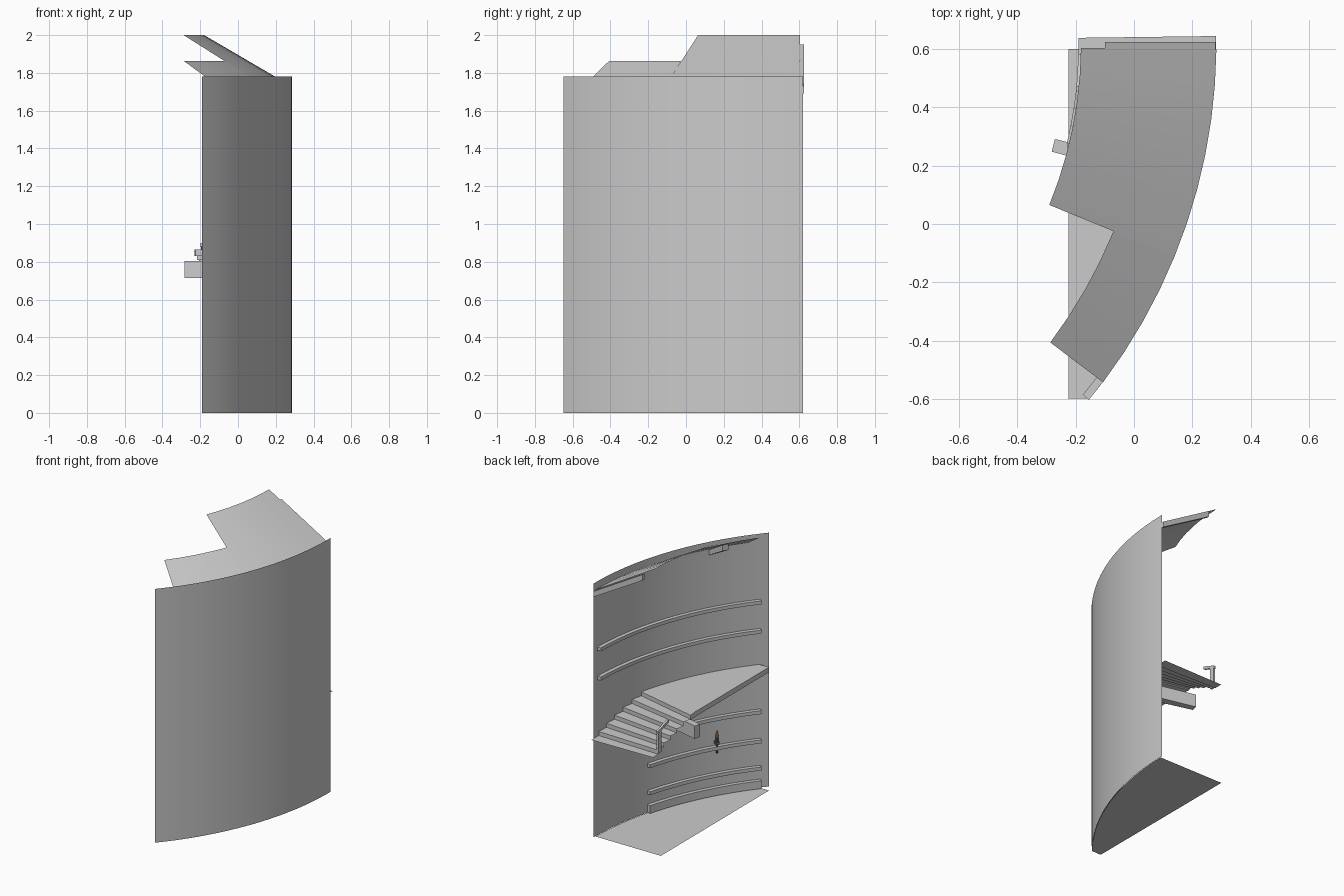
import bpy, bmesh, math

if "Cube" in bpy.data.objects:
    bpy.data.objects.remove(bpy.data.objects["Cube"])

CX, CY, R = -1.65, 0.62, 1.935   # axis and radius of the curved wall


def pt(r, deg, z=0.0):
    a = math.radians(deg)
    return (CX + r * math.cos(a), CY - r * math.sin(a), z)


def finish(name, bm, smooth=False):
    bmesh.ops.remove_doubles(bm, verts=bm.verts, dist=1e-5)
    bmesh.ops.recalc_face_normals(bm, faces=bm.faces)
    me = bpy.data.meshes.new(name)
    bm.to_mesh(me)
    bm.free()
    ob = bpy.data.objects.new(name, me)
    bpy.context.collection.objects.link(ob)
    if smooth:
        bpy.ops.object.select_all(action='DESELECT')
        ob.select_set(True)
        bpy.context.view_layer.objects.active = ob
        bpy.ops.object.shade_smooth_by_angle(angle=math.radians(30))
    return ob


def sweep(name, profile, t0, t1, n, closed=True):
    """Sweep an (r, z) profile around the wall axis."""
    bm = bmesh.new()
    rings = [[bm.verts.new(pt(r, t0 + (t1 - t0) * i / n, z)) for r, z in profile]
             for i in range(n + 1)]
    m = len(profile)
    for a, b in zip(rings, rings[1:]):
        for j in range(m if closed else m - 1):
            k = (j + 1) % m
            bm.faces.new((a[j], a[k], b[k], b[j]))
    if closed:
        bm.faces.new(rings[0])
        bm.faces.new(rings[-1])
    return finish(name, bm, n > 2)


def band(name, r0, r1, z0, z1, t0, t1, n):
    return sweep(name, [(r0, z0), (r1, z0), (r1, z1), (r0, z1)], t0, t1, n)


def slab(name, outline, z, thickness=0.0):
    bm = bmesh.new()
    f = bm.faces.new([bm.verts.new((x, y, z)) for x, y in outline])
    if thickness:
        ext = bmesh.ops.extrude_face_region(bm, geom=[f])
        for v in ext['geom']:
            if isinstance(v, bmesh.types.BMVert):
                v.co.z -= thickness
        if f.is_valid and len(bm.faces) == len(outline) + 1:
            bm.faces.new([bm.verts.new((x, y, z)) for x, y in outline])
    return finish(name, bm)


def arc(t0, t1, n):
    return [pt(R - 0.003, t0 + (t1 - t0) * i / n)[:2] for i in range(n + 1)]


# curved outer wall
sweep("curved_wall", [(R, 0), (R, 1.78)], 0, 41, 24, closed=False)

# ground floor
slab("floor", arc(0.6, 39.1, 24) + [(-0.225, -0.6), (-0.225, 0.6)], 0.0)

# upper landing with straight front edge
slab("landing", arc(13.5, 39.1, 16) + [(-0.225, -0.6), (-0.225, 0.22), pt(1.46, 13.5)[:2]],
     0.865, 0.035)

# beam under the landing edge
band("landing_beam", 1.417, R - 0.01, 0.715, 0.805, 13.4, 15.2, 1)

# stairs: folded sheet of treads and risers
bm = bmesh.new()
N, T0, T1, Z0, Z1 = 6, -0.75, 13.5, 0.695, 0.865
line = []
for i in range(N + 1):
    t = T0 + (T1 - T0) * i / N
    if i:
        line.append((t, Z0 + (Z1 - Z0) * (i - 1) / N))
    line.append((t, Z0 + (Z1 - Z0) * i / N))
pairs = [(bm.verts.new(pt(1.46, t, z)), bm.verts.new(pt(R - 0.003, t, z))) for t, z in line]
for (a, b), (c, d) in zip(pairs, pairs[1:]):
    bm.faces.new((a, b, d, c))
finish("stairs", bm)

# stair post and short sloping handrail
band("stair_post", 1.46, 1.475, 0.70, 0.85, 1.6, 2.9, 1)
bm = bmesh.new()
ends = [[bm.verts.new(pt(r, t, z + dz)) for r, dz in
         ((1.46, 0), (1.475, 0), (1.475, 0.02), (1.46, 0.02))]
        for t, z in ((1.4, 0.835), (5.8, 0.88))]
for j in range(4):
    k = (j + 1) % 4
    bm.faces.new((ends[0][j], ends[0][k], ends[1][k], ends[1][j]))
bm.faces.new(ends[0])
bm.faces.new(ends[1])
finish("handrail", bm)

# curved ledges along the inside of the wall
for i, z in enumerate((1.31, 1.105)):
    band(f"upper_ledge_{i}", R - 0.03, R - 0.003, z - 0.012, z + 0.012, 1.2, 39.3, 20)
for i, z in enumerate((0.54, 0.335, 0.145)):
    band(f"lower_ledge_{i}", R - 0.03, R - 0.003, z - 0.012, z + 0.012, 15, 39.3, 14)
band("skirting", R - 0.03, R - 0.003, 0.005, 0.06, 15, 39.3, 14)

# conical roof: deep part and short part
def roof_z(r):
    return 1.73 + 0.58 * (1.933 - r)

for name, r, t0, t1, n in (("roof_deep", 1.468, 0.6, 22.2, 6), ("roof_short", 1.706, 22.2, 37, 4)):
    sweep(name, [(1.933, roof_z(1.933)), (r, roof_z(r) + 0.002)], t0, t1, n, closed=False)

# sloping rafters under the roof
for i, (r, t0, t1) in enumerate(((1.55, -0.15, 0.6), (1.735, 28.9, 30.3))):
    sweep(f"rafter_{i}", [(1.93, 1.69), (1.93, 1.729), (r, roof_z(r) - 0.003), (r, roof_z(r) - 0.045)],
          t0, t1, 1)

# wall torch
def cone(name, r, t, z0, z1, a, b):
    bm = bmesh.new()
    bmesh.ops.create_cone(bm, cap_ends=True, segments=8, radius1=a, radius2=b, depth=z1 - z0)
    bmesh.ops.translate(bm, verts=bm.verts, vec=pt(r, t, (z0 + z1) / 2))
    return finish(name, bm)

shaft = cone("torch_shaft", 1.912, 30.3, 0.30, 0.42, 0.005, 0.010)
flame = cone("torch_flame", 1.912, 30.3, 0.42, 0.455, 0.010, 0.003)
bracket = band("torch_bracket", 1.90, R - 0.003, 0.365, 0.38, 29.9, 30.7, 1)
for ob, col in ((shaft, (0.15, 0.13, 0.12, 1)), (bracket, (0.15, 0.13, 0.12, 1)),
                (flame, (0.8, 0.3, 0.08, 1))):
    mat = bpy.data.materials.new(ob.name)
    mat.diffuse_color = col
    mat.use_nodes = True
    mat.node_tree.nodes["Principled BSDF"].inputs["Base Color"].default_value = mat.diffuse_color
    ob.data.materials.append(mat)
